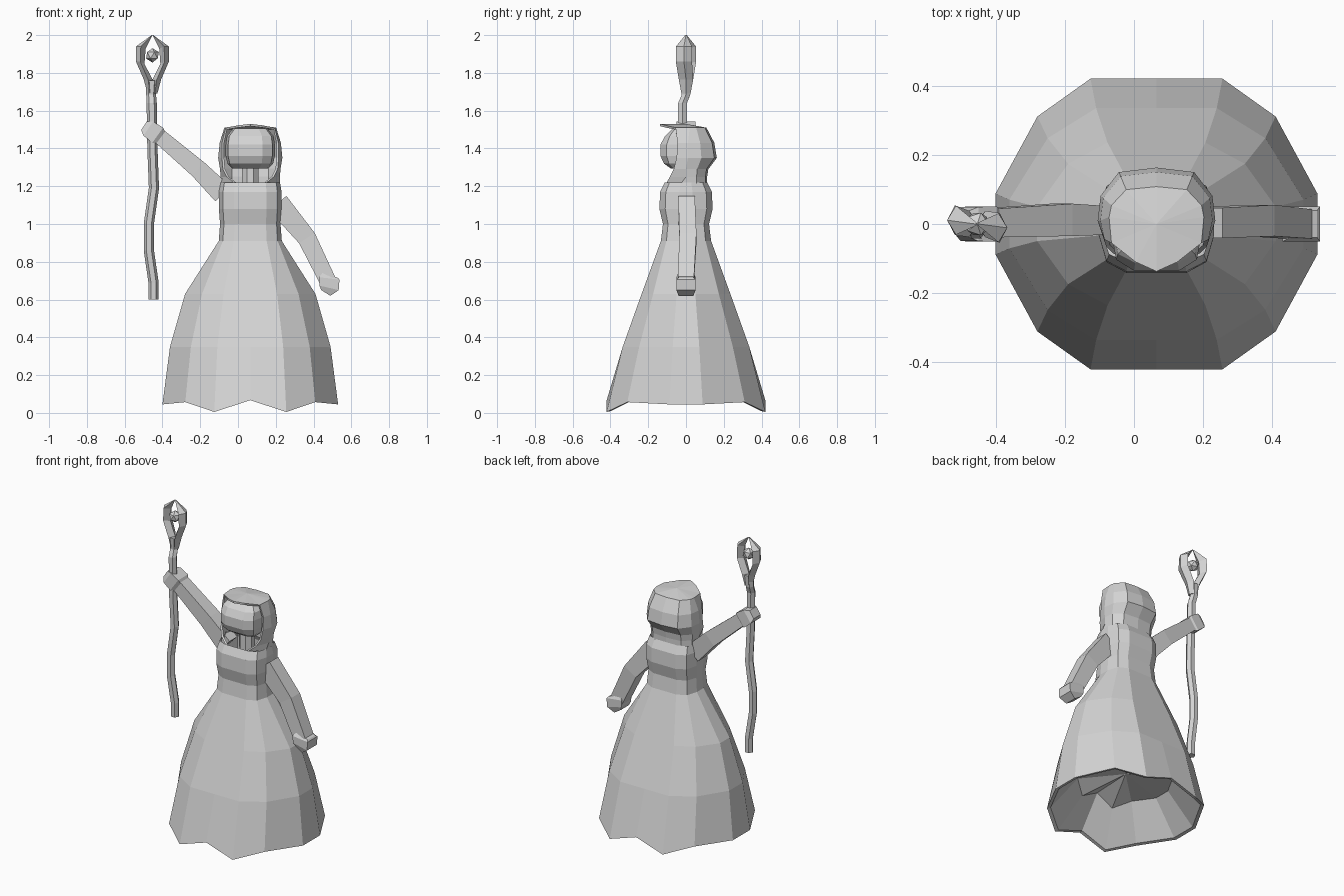
import bpy, math
from mathutils import Vector

if "Cube" in bpy.data.objects:
    bpy.data.objects.remove(bpy.data.objects["Cube"])

grey = bpy.data.materials.new("plain grey")
grey.diffuse_color = (0.66, 0.66, 0.66, 1)
grey.use_nodes = True
grey.node_tree.nodes["Principled BSDF"].inputs["Base Color"].default_value = grey.diffuse_color
CX = 0.065  # body axis


def make(name, verts, faces, thick=0):
    me = bpy.data.meshes.new(name)
    me.from_pydata([tuple(v) for v in verts], [], faces)
    me.materials.append(grey)
    ob = bpy.data.objects.new(name, me)
    bpy.context.collection.objects.link(ob)
    bpy.context.view_layer.objects.active = ob
    ob.select_set(True)
    bpy.ops.object.mode_set(mode='EDIT')
    bpy.ops.mesh.select_all(action='SELECT')
    bpy.ops.mesh.normals_make_consistent(inside=False)
    bpy.ops.object.mode_set(mode='OBJECT')
    ob.select_set(False)
    if thick:
        mod = ob.modifiers.new("cloth", 'SOLIDIFY')
        mod.thickness = thick
    return ob


def loft(name, rings, closed=True, caps=True, thick=0, extra=None):
    n = len(rings[0])
    verts = [p for r in rings for p in r]
    faces = []
    for i in range(len(rings) - 1):
        for j in range(n if closed else n - 1):
            k = (j + 1) % n
            faces.append((i*n + j, i*n + k, (i+1)*n + k, (i+1)*n + j))
    if caps:
        faces += [tuple(range(n)), tuple(range((len(rings)-1)*n, len(rings)*n))]
    if extra:
        extra(verts, faces, n)
    return make(name, verts, faces, thick)


def tube(name, path, sizes, sides, turn=0.0):
    """Loft along a path lying in the xz plane; sizes are (in-plane, depth) radii."""
    path = [Vector(p) for p in path]
    rings = []
    for i, p in enumerate(path):
        t = path[min(i+1, len(path)-1)] - path[max(i-1, 0)]
        t.y = 0
        t.normalize()
        side = Vector((t.z, 0, -t.x))
        a, b = sizes[i]
        rings.append([p + side*a*math.cos(turn + 2*math.pi*j/sides)
                      + Vector((0, b*math.sin(turn + 2*math.pi*j/sides), 0))
                      for j in range(sides)])
    return loft(name, rings)


def mirrored(quarter):
    """Fourteen-point outline from one quarter of it."""
    half = quarter + [(-x, y, h) for x, y, h in quarter[2::-1]]
    return half + [(x, -y, h) for x, y, h in reversed(half) if (x, -y, h) not in half]


# Robe: round skirt with a zigzag hem and recessed floor, squarer torso
skirt = mirrored([(1, .21, .045), (.74, .74, .057), (.41, 1, .005), (0, 1, .067)])
torso = mirrored([(1, .25, 0), (.87, .78, 0), (.52, 1, 0), (0, 1, 0)])
rings = []
for lift, w, d in [(.2, .28, .26), (.004, .445, .4), (0, .465, .42)]:
    rings.append([(CX + x*w, y*d, h + lift) for x, y, h in skirt])
for z, w, d, outline in [(.35, .425, .335, skirt), (.63, .345, .235, skirt),
                         (.91, .167, .133, torso), (1.0, .16, .122, torso),
                         (1.08, .166, .141, torso), (1.17, .166, .137, torso),
                         (1.22, .157, .112, torso)]:
    rings.append([(CX + x*w, y*d, z) for x, y, h in outline])


def robe_floor(verts, faces, n):
    verts.append((CX, 0, .28))
    faces.extend((j, (j+1) % n, len(verts) - 1) for j in range(n))


loft("robe", rings, caps=False, extra=robe_floor)


# Hood: open-fronted strips closed by a pointed brim
def strip(z, xf, yf, w, ys, yb):
    half = [(xf, yf), (w, ys), (w*.95, yb*.5), (w*.64, yb*.92)]
    pts = half + [(0, yb)] + [(-x, y) for x, y in reversed(half)]
    return [(CX + x, y, z) for x, y in pts]


def hood_top(verts, faces, n):
    base = len(verts) - n
    c = len(verts)
    verts += [(CX, 0, 1.53), (CX - .06, -.11, 1.523), (CX, -.137, 1.53),
              (CX + .06, -.11, 1.523)]
    loop = [base + j for j in range(n)] + [c+1, c+2, c+3]
    for j, a in enumerate(loop):
        faces.append((c, a, loop[(j+1) % len(loop)]))


loft("hood", [strip(1.21, .075, -.108, .157, -.03, .112),
              strip(1.25, .125, -.085, .157, 0, .112),
              strip(1.29, .145, -.065, .16, 0, .118),
              strip(1.35, .15, -.05, .17, .01, .163),
              strip(1.43, .15, -.045, .162, .01, .15),
              strip(1.51, .13, -.055, .137, .02, .108)],
     closed=False, caps=False, thick=0.012, extra=hood_top)

# Head: rounded box from stacked octagonal rings, and the neck
rings = []
for z, s, d in [(1.295, .75, .055), (1.32, .93, .09), (1.36, 1, .108), (1.42, 1, .108),
                (1.465, .95, .085), (1.505, .7, .045)]:
    rings.append([(CX + .13*s*x, -.027 + d*y, z) for x, y in
                  [(.5, -1), (.9, -.7), (1, 0), (.8, .8), (-.8, .8), (-1, 0),
                   (-.9, -.7), (-.5, -1)]])
loft("head", rings)
tube("neck", [(CX, 0, 1.18), (CX, 0, 1.32)], [(.048, .048)]*2, 8, math.pi/8)

# Sleeves and hands: four-sided tubes (radii are half diagonals)
Q = math.pi/4
tube("raised_arm", [(-.08, .01, 1.16), (-.21, .012, 1.29), (-.44, .002, 1.485)],
     [(.08, .056), (.068, .066), (.055, .058)], 4, Q)
tube("lowered_arm", [(.21, .003, 1.11), (.365, .01, .925), (.475, 0, .70)],
     [(.085, .062), (.07, .064), (.062, .06)], 4, Q)
tube("raised_hand", [(-.405, 0, 1.455), (-.425, 0, 1.47), (-.475, 0, 1.505), (-.498, 0, 1.52)],
     [(.05, .05), (.07, .072), (.064, .07), (.038, .05)], 4, Q)
tube("lowered_hand", [(.49, 0, .73), (.483, 0, .712), (.482, 0, .662), (.465, 0, .635)],
     [(.06, .055), (.077, .072), (.074, .072), (.04, .055)], 4, Q)

# Staff: crooked six-sided shaft
tube("staff_shaft",
     [(-.447, -.01, .6), (-.447, -.01, .69), (-.472, -.015, .86), (-.472, -.015, 1.0),
      (-.445, -.015, 1.19), (-.453, -.02, 1.4), (-.457, -.018, 1.64), (-.46, 0, 1.685),
      (-.457, 0, 1.76)],
     [(.027, .027)]*7 + [(.026, .026), (.03, .033)], 6)

# Staff prongs: outer edge, inner edge and depth per height, slightly twisted
prong = [(1.69, .026, 0, .024), (1.765, .046, 0, .038), (1.86, .087, .042, .043),
         (1.94, .087, .036, .042), (2.0, .004, 0, .004)]
for s, label in ((-1, "left"), (1, "right")):
    y0 = -.011*s
    rings = []
    for z, out, inn, d in prong:
        mid = (out + inn)/2
        yc = y0 if out > .05 else 0
        rings.append([(-.453 + s*out, yc, z), (-.453 + s*mid, yc + d, z),
                      (-.453 + s*inn, yc, z - (.012 if inn else 0)),
                      (-.453 + s*mid, yc - d, z)])
    loft(label + "_prong", rings)

# Floating orb between the prongs
bpy.ops.mesh.primitive_ico_sphere_add(subdivisions=1, radius=.038, location=(-.453, 0, 1.893))
orb = bpy.context.object
orb.name = "orb"
orb.data.materials.append(grey)
